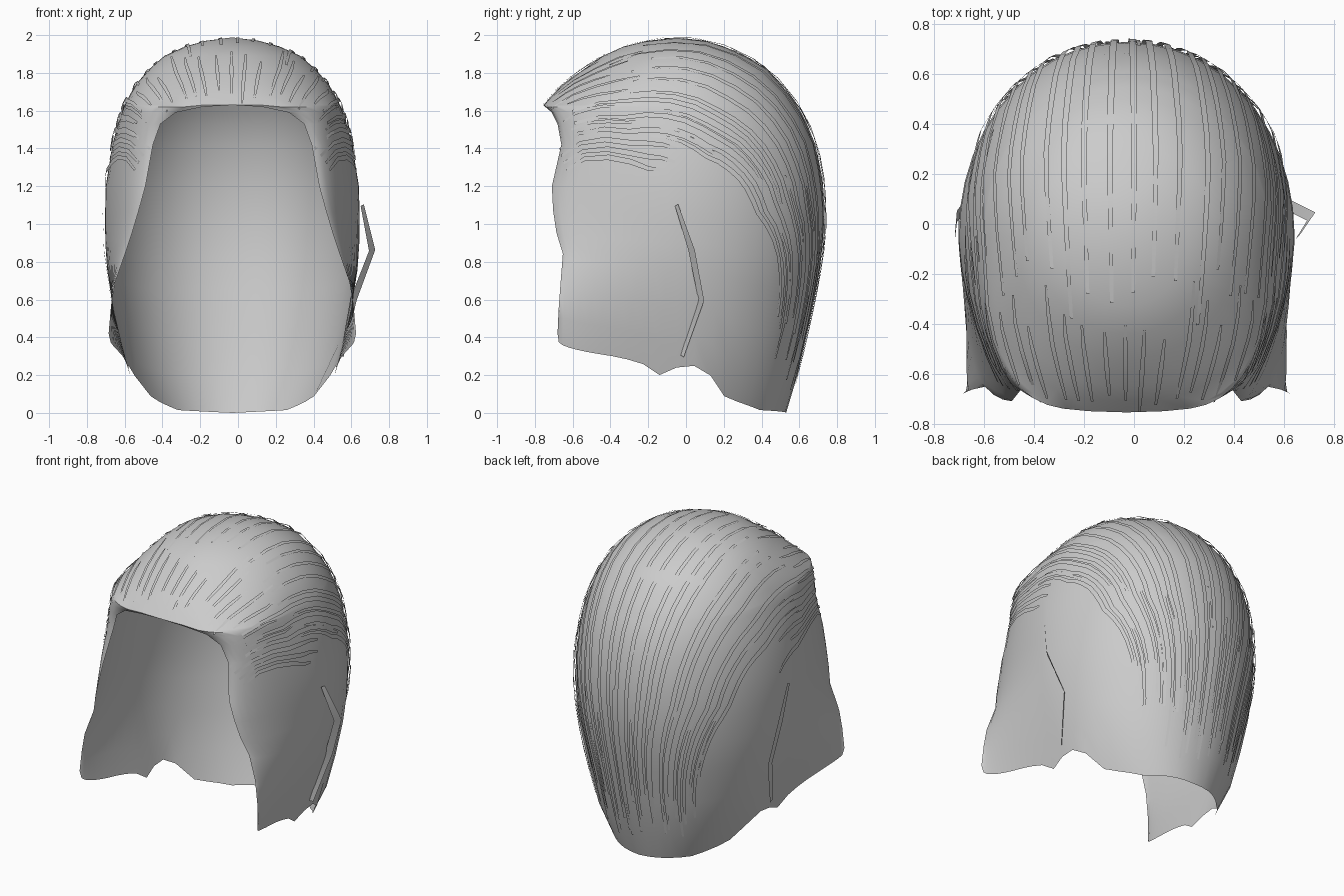
import bpy, bmesh, math, random
from mathutils import Vector
from mathutils.bvhtree import BVHTree

random.seed(4)
if "Cube" in bpy.data.objects:
    bpy.data.objects.remove(bpy.data.objects["Cube"])

hair_grey = bpy.data.materials.new("hair_grey")
hair_grey.use_nodes = True
GREY = (0.6, 0.6, 0.6, 1)
hair_grey.diffuse_color = GREY
hair_grey.node_tree.nodes["Principled BSDF"].inputs["Base Color"].default_value = GREY

CX, CY = -0.03, -0.05   # middle of the head
COLS = 22               # columns per half
LOW = 1.2               # below this height rows follow the hem

# Level slices: height, half width, front y, back y, half width of face opening,
# roundness of the front quarter (small is square, large is pinched)
SLICES = [
    (1.988, 0, -.05, -.05, 0, 1), (1.97, .14, -.2, .1, 0, 1), (1.94, .25, -.33, .2, 0, 1),
    (1.89, .36, -.44, .31, 0, 1), (1.82, .44, -.54, .43, 0, .95),
    (1.74, .51, -.65, .5, 0, .86), (1.68, .545, -.71, .55, 0, .76),
    (1.63, .57, -.755, .585, 0, .68), (1.62, .575, -.745, .59, .16, .75),
    (1.59, .585, -.71, .61, .3, .88), (1.53, .605, -.68, .64, .38, 1),
    (1.42, .635, -.66, .685, .42, 1.1), (1.2, .67, -.71, .725, .46, 1.3),
    (1.0, .675, -.7, .73, .515, 1.4), (.82, .67, -.645, .715, .575, 1.3),
    (.65, .65, -.67, .685, .635, 1.2), (.42, .6, -.68, .64, .655, 1),
    (.2, .54, -.68, .59, .65, 1), (0, .42, -.68, .53, .64, 1)]
# Hem height from the back middle (0) round to the face edge (1)
HEM = [(0, 0), (.15, .01), (.23, .015), (.36, .08), (.41, .2), (.455, .25), (.5, .24),
       (.545, .2), (.6, .27), (.68, .3), (.8, .33), (.95, .37), (1, .42)]
# Sideways spread of the combed locks against the angle over the head
SWEEP = [(0, .4), (36, .56), (65, .85), (110, 1), (165, .95), (235, .45)]


def lookup(table, key):
    """Linear reading of a table sorted by its first column."""
    rows = sorted(table)
    for a, b in zip(rows, rows[1:]):
        if key <= b[0]:
            f = (key - a[0]) / (b[0] - a[0])
            return [p + (q - p) * f for p, q in zip(a, b)]
    return rows[-1]


def shell_point(p, z, side):
    if z < LOW:
        z = LOW - (LOW - z) * (LOW - lookup(HEM, p)[1]) / LOW
    _, w, front, back, opening, power = lookup(SLICES, z)
    a = p * math.pi
    if p <= .5:
        x, y = w * math.sin(a) ** .95, CY + (back - CY) * math.cos(a)
    else:
        a -= math.pi / 2
        x = opening + (w - opening) * max(0, math.cos(a)) ** power
        y = CY + (front - CY) * math.sin(a) ** power
    return Vector((CX + side * x, y, z))


def add_object(name, bm):
    mesh = bpy.data.meshes.new(name)
    bm.to_mesh(mesh)
    mesh.materials.append(hair_grey)
    obj = bpy.data.objects.new(name, mesh)
    bpy.context.collection.objects.link(obj)
    bpy.ops.object.select_all(action='DESELECT')
    obj.select_set(True)
    bpy.context.view_layer.objects.active = obj
    bpy.ops.object.shade_smooth_by_angle(angle=math.radians(50))
    return obj


# Hair shell: two mirrored halves welded on the middle line
bm = bmesh.new()
for side in (1, -1):
    grid = [[bm.verts.new(shell_point(c / COLS, s[0], side)) for c in range(COLS + 1)]
            for s in SLICES]
    for up, down in zip(grid, grid[1:]):
        for c in range(COLS):
            quad = [up[c], down[c], down[c + 1], up[c + 1]]
            bm.faces.new(quad[::-side])
bmesh.ops.remove_doubles(bm, verts=bm.verts, dist=.0005)
bmesh.ops.recalc_face_normals(bm, faces=bm.faces)
bm.normal_update()
tree = BVHTree.FromBMesh(bm)
add_object("hair_shell", bm)
bm.free()

CORE = Vector((CX, -.05, .95))


def ribbon(bm, points, normals, width):
    """Thin flat lock that narrows towards both ends."""
    last = None
    n = len(points) - 1
    for i, (p, nor) in enumerate(zip(points, normals)):
        along = points[min(i + 1, n)] - points[max(i - 1, 0)]
        half = along.cross(nor).normalized() * width * (.25 + .25 * math.sin(math.pi * i / n))
        pair = [bm.verts.new(p - half), bm.verts.new(p + half)]
        if last:
            bm.faces.new([last[0], last[1], pair[1], pair[0]])
        last = pair


def combed_lock(bm, tilt, start, end, width, lift):
    """Lock lying on the shell, combed from the brow over to the nape."""
    points, normals = [], []
    steps = max(4, int((end - start) / 9))
    for i in range(steps + 1):
        f = i / steps
        angle = start + (end - start) * f
        a = math.radians(angle)
        b = math.radians(tilt * lookup(SWEEP, angle)[1])
        d = Vector((math.sin(b), -math.cos(b) * math.cos(a), math.cos(b) * math.sin(a)))
        hit, nor, _, _ = tree.ray_cast(CORE + d * 3, -d, 2.9)
        if hit is None:
            continue
        nor = nor if nor.dot(d) > 0 else -nor
        points.append(hit + nor * (.006 + lift * math.sin(math.pi * f)))
        normals.append(nor)
    if len(points) > 2:
        ribbon(bm, points, normals, width)


# Combed locks: short ones at the brow, long ones over the crown to the nape,
# and swept ones at the temples
bm = bmesh.new()
for k in range(-10, 11):
    tilt = k * 5.4 + random.uniform(-1, 1)
    combed_lock(bm, tilt, 44 + random.uniform(0, 6), random.uniform(65, 80), .02, .005)
    combed_lock(bm, tilt + 2, random.uniform(68, 85), random.uniform(215, 234), .028, .01)
    if k % 2:
        combed_lock(bm, tilt - 1, random.uniform(150, 180), random.uniform(228, 236), .024, .008)
for side in (1, -1):
    for k in range(6):
        combed_lock(bm, side * (42 + k * 5.6), 40 - k * 2, random.uniform(125, 170) - k * 12,
                    .03, .008)
add_object("combed_locks", bm)
bm.free()

# Loose locks hanging beside the ears, the left one standing off the head
bm = bmesh.new()
for side, bulge, turn in ((1, .06, -1), (-1, 0, 0)):
    path = [(-.05, 1.1, 0), (.03, .86, bulge), (.08, .6, 0), (-.02, .3, 0)]
    points = []
    for y, z, out in path:
        hit = tree.ray_cast(Vector((side * 2, y, z)), Vector((-side, 0, 0)))[0]
        points.append(hit + Vector((side * (.015 + out), 0, 0)))
    ribbon(bm, points, [Vector((side, turn, 0))] * len(points), .05)
add_object("ear_locks", bm)
bm.free()
